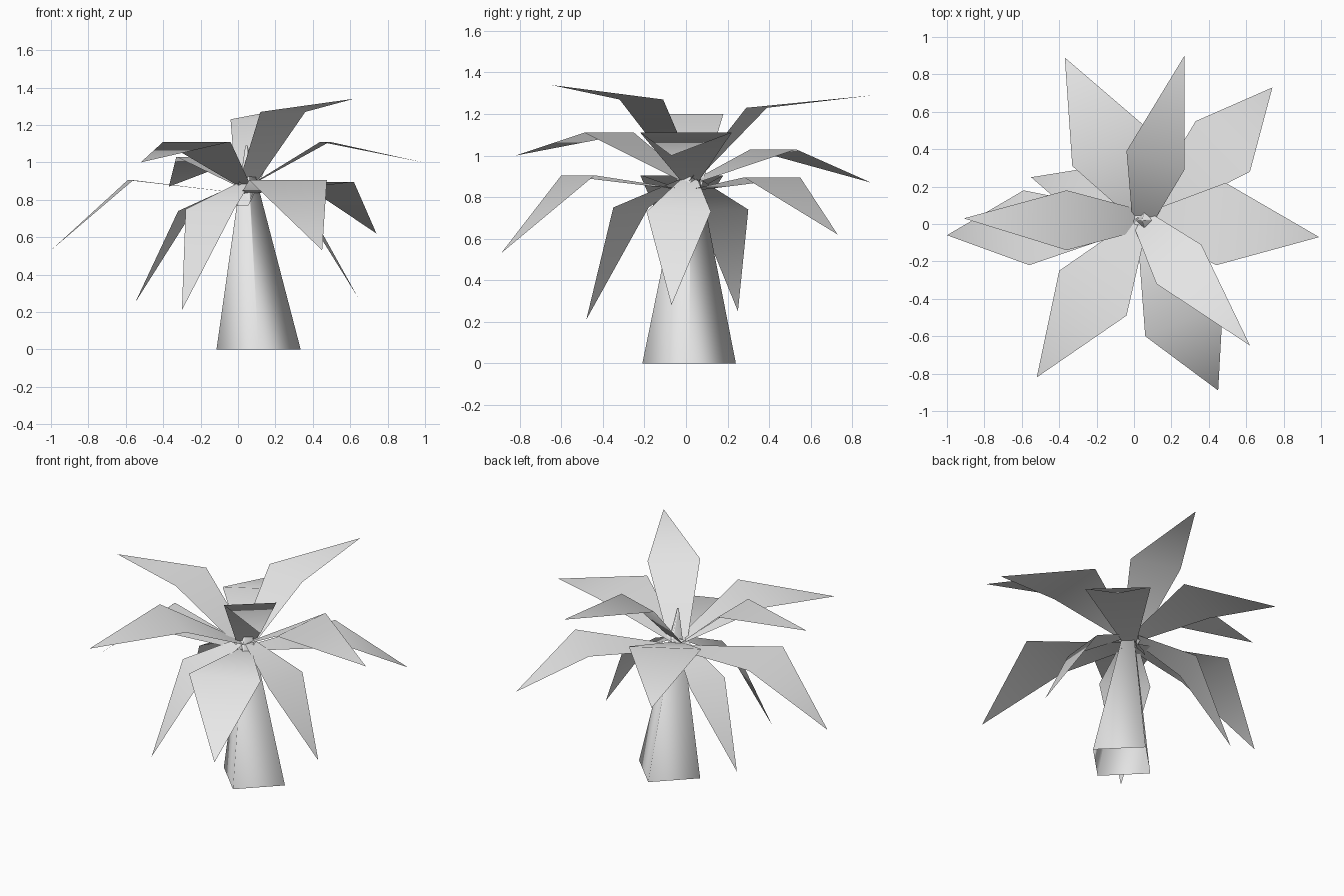
import bpy
import bmesh
from mathutils import Vector

cube = bpy.data.objects.get("Cube")
if cube:
    bpy.data.objects.remove(cube, do_unlink=True)

# Single plain colour
grey = bpy.data.materials.new("light_grey")
grey.use_nodes = True
grey.diffuse_color = (0.8, 0.8, 0.8, 1)
grey.node_tree.nodes["Principled BSDF"].inputs["Base Color"].default_value = (0.8, 0.8, 0.8, 1)


def make_object(name, bm):
    """Turn a bmesh into a smooth shaded, coloured object."""
    for face in bm.faces:
        face.smooth = True
    mesh = bpy.data.meshes.new(name)
    bm.to_mesh(mesh)
    bm.free()
    mesh.materials.append(grey)
    obj = bpy.data.objects.new(name, mesh)
    bpy.context.collection.objects.link(obj)
    return obj


# Trunk: leaning four-sided taper, open underneath
def make_trunk(foot, foot_radius, top, top_radius):
    bm = bmesh.new()
    directions = [Vector((1, 0, 0)), Vector((0, 1, 0)), Vector((-1, 0, 0)), Vector((0, -1, 0))]
    low = [bm.verts.new(foot + d * foot_radius) for d in directions]
    high = [bm.verts.new(top + d * top_radius) for d in directions]
    for i in range(4):
        j = (i + 1) % 4
        bm.faces.new((low[i], low[j], high[j], high[i]))
    bm.faces.new(high)
    make_object("trunk", bm)


# Leaf: narrow base widening to a fold line, then a triangular tip
def make_leaf(name, tip, side_a, side_b, base_offset, base_z):
    fold_centre = (side_a + side_b) / 2
    outward = Vector((fold_centre.x - AXIS.x, fold_centre.y - AXIS.y, 0)).normalized()
    across = Vector((-outward.y, outward.x, 0))
    if (side_a - side_b).dot(across) < 0:
        side_a, side_b = side_b, side_a
    base = AXIS + outward * base_offset + Vector((0, 0, base_z))
    bm = bmesh.new()
    points = (base + across * 0.03, base - across * 0.03, side_b, side_a, tip)
    a, b, c, d, e = [bm.verts.new(p) for p in points]
    bm.faces.new((a, b, c, d))
    bm.faces.new((d, c, e))
    make_object(name, bm)


AXIS = Vector((0.045, 0.02, 0))
make_trunk(Vector((0.11, 0.015, 0)), 0.225, Vector((0.045, 0.02, 1.09)), 0.006)

# Four rings of three leaves: fold height, tip height, base offset, base height,
# then per leaf the tip and the two fold corners in plan
rings = {
    "top_leaf": (1.23, 1.27, -0.085, 0.77, [
        ((0.27, 0.90), (-0.04, 0.39), (0.27, 0.29)),
        ((0.62, -0.65), (0.36, -0.11), (0.12, -0.32)),
        ((-0.91, 0.03), (-0.36, 0.18), (-0.36, -0.14))]),
    "upper_leaf": (1.11, 1.0, -0.01, 0.86, [
        ((0.99, -0.07), (0.49, 0.22), (0.44, -0.22)),
        ((-0.52, -0.82), (-0.40, -0.25), (-0.04, -0.49)),
        ((-0.37, 0.89), (-0.33, 0.31), (0.05, 0.53))]),
    "lower_leaf": (0.905, 0.53, -0.01, 0.83, [
        ((0.74, 0.73), (0.33, 0.55), (0.62, 0.28)),
        ((0.45, -0.89), (0.06, -0.60), (0.475, -0.44)),
        ((-1.0, -0.06), (-0.59, 0.18), (-0.56, -0.22))]),
    "drooping_leaf": (0.74, 0.25, 0, 0.9, [
        ((0.64, -0.07), (0.36, -0.19), (0.39, 0.12)),
        ((-0.55, 0.25), (-0.24, 0.30), (-0.32, 0.05)),
        ((-0.30, -0.48), (-0.28, -0.18), (-0.02, -0.35))]),
}
# Height changes of single leaves from their ring: fold, tip
lift = {
    "top_leaf_1": (0, 0.02), "top_leaf_2": (0.04, 0.07), "top_leaf_3": (-0.03, -0.07),
    "upper_leaf_3": (-0.08, -0.13), "lower_leaf_1": (-0.01, 0.09),
    "drooping_leaf_1": (-0.01, 0.03), "drooping_leaf_3": (0.01, -0.04),
}
for ring, (fold_z, tip_z, offset, base_z, leaves) in rings.items():
    for n, (tip, a, b) in enumerate(leaves, 1):
        name = f"{ring}_{n}"
        df, dt = lift.get(name, (0, 0))
        make_leaf(name, Vector((*tip, tip_z + dt)), Vector((*a, fold_z + df)),
                  Vector((*b, fold_z + df)), offset, base_z)
